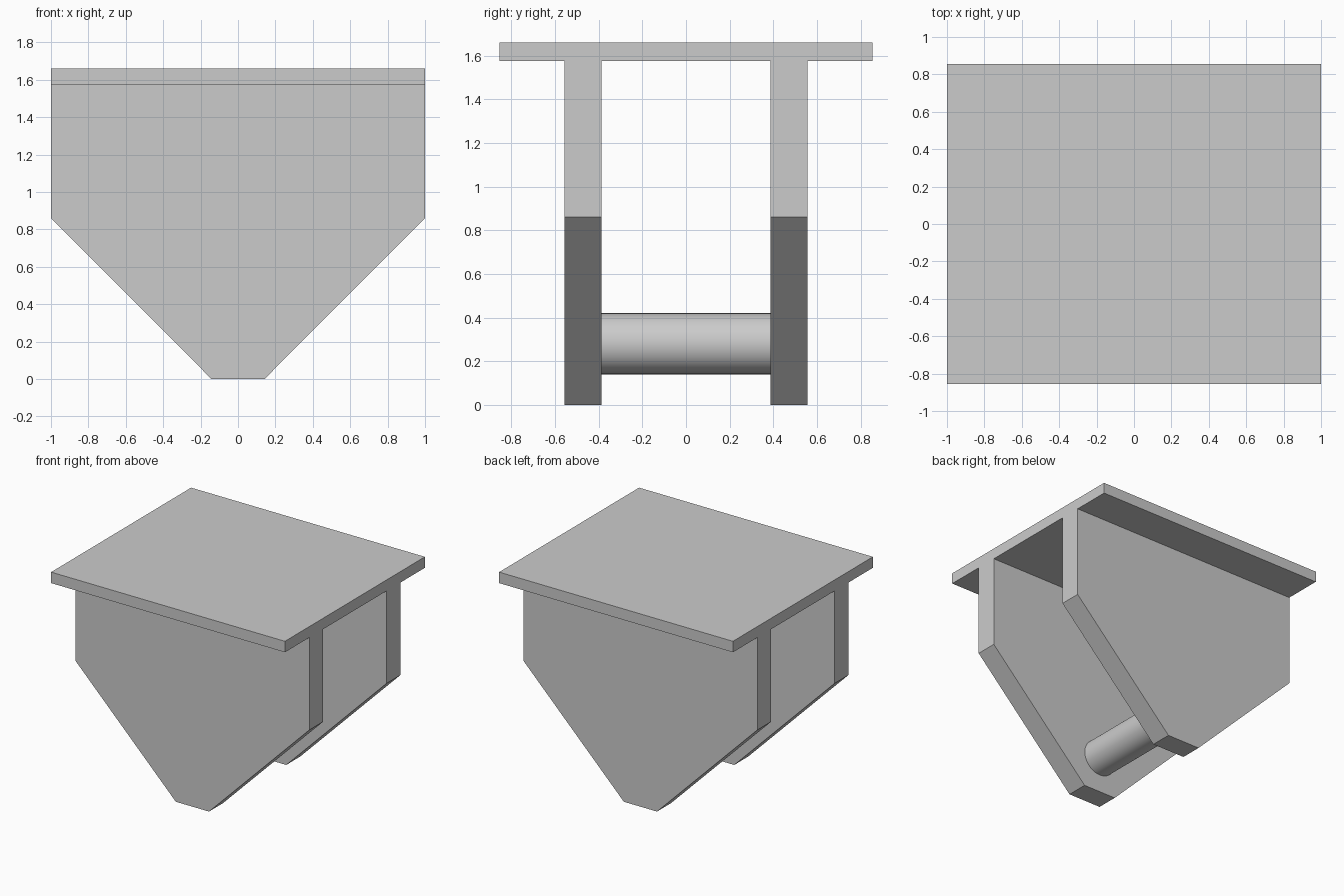
import bpy
import bmesh
from math import radians
from mathutils import Vector

cube = bpy.data.objects.get("Cube")
if cube:
    bpy.data.objects.remove(cube, do_unlink=True)

PLATE_BOTTOM, TOP = 1.575, 1.66
INNER, OUTER = 0.387, 0.557

grey = bpy.data.materials.new("light_grey")
grey.use_nodes = True
grey.diffuse_color = (0.6, 0.6, 0.6, 1)
grey.node_tree.nodes["Principled BSDF"].inputs["Base Color"].default_value = (0.6, 0.6, 0.6, 1)


def extruded_profile(name, points, y0, y1):
    """Extrude an XZ outline from y0 to y1."""
    bm = bmesh.new()
    face = bm.faces.new([bm.verts.new((x, y0, z)) for x, z in points])
    result = bmesh.ops.extrude_face_region(bm, geom=[face])
    moved = [v for v in result["geom"] if isinstance(v, bmesh.types.BMVert)]
    bmesh.ops.translate(bm, verts=moved, vec=Vector((0, y1 - y0, 0)))
    bmesh.ops.recalc_face_normals(bm, faces=bm.faces)
    mesh = bpy.data.meshes.new(name)
    bm.to_mesh(mesh)
    bm.free()
    mesh.materials.append(grey)
    obj = bpy.data.objects.new(name, mesh)
    bpy.context.collection.objects.link(obj)
    return obj


# Flat top plate
extruded_profile("top_plate", [(-1, PLATE_BOTTOM), (1, PLATE_BOTTOM), (1, TOP), (-1, TOP)],
                 -0.855, 0.855)

# Two tapered side lugs
half = [(0.142, 0), (1, 0.86), (1, PLATE_BOTTOM)]
outline = half + [(-x, z) for x, z in reversed(half)]
for name, side in (("front_lug", -1), ("back_lug", 1)):
    extruded_profile(name, outline, side * INNER, side * OUTER)

# Round pin between the lugs
bpy.ops.mesh.primitive_cylinder_add(vertices=64, radius=0.14, depth=2 * INNER,
                                    location=(0, 0, 0.28), rotation=(radians(90), 0, 0))
pin = bpy.context.object
pin.name = "cross_pin"
pin.data.materials.append(grey)
bpy.ops.object.shade_smooth_by_angle(angle=radians(30))
